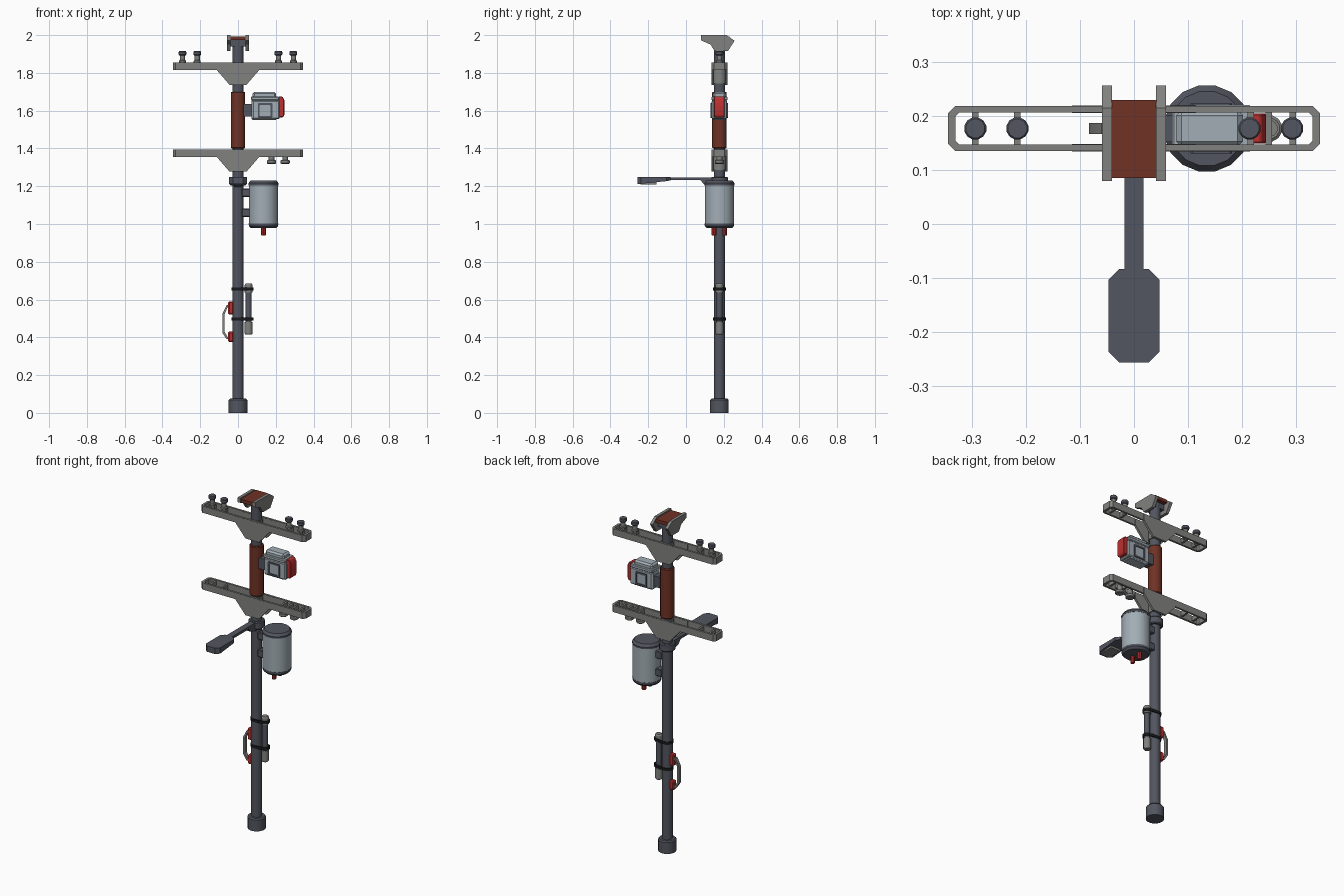
import bpy, bmesh, math
from mathutils import Matrix, Vector

if "Cube" in bpy.data.objects:
    bpy.data.objects.remove(bpy.data.objects["Cube"])

PY = 0.177  # pole axis position in y


def mat(name, c):
    m = bpy.data.materials.new(name)
    m.diffuse_color = (*c, 1)
    m.use_nodes = True
    m.node_tree.nodes["Principled BSDF"].inputs["Base Color"].default_value = m.diffuse_color
    return m


DARK = mat("dark_steel", (0.085, 0.092, 0.115))
GREY = mat("grey_metal", (0.22, 0.22, 0.215))
BLUE = mat("pale_blue", (0.36, 0.42, 0.46))
RUST = mat("rust_brown", (0.16, 0.032, 0.018))
RED = mat("red", (0.5, 0.03, 0.03))
BLACK = mat("black_strap", (0.01, 0.01, 0.012))


def finish(name, bm, m, bevel=0.0):
    bmesh.ops.recalc_face_normals(bm, faces=bm.faces[:])
    if bevel:
        es = [e for e in bm.edges if e.calc_face_angle(0) > 0.6]
        bmesh.ops.bevel(bm, geom=es, offset=bevel, segments=1, affect='EDGES')
    for f in bm.faces:
        f.smooth = True
    for e in bm.edges:
        e.smooth = e.calc_face_angle(3) < math.radians(31)
    me = bpy.data.meshes.new(name)
    bm.to_mesh(me)
    bm.free()
    me.materials.append(m)
    ob = bpy.data.objects.new(name, me)
    bpy.context.collection.objects.link(ob)
    return ob


def box(name, x, y, z, m, bevel=0.0):
    bm = bmesh.new()
    size = (x[1] - x[0], y[1] - y[0], z[1] - z[0])
    mid = Vector((sum(x) / 2, sum(y) / 2, sum(z) / 2))
    bmesh.ops.create_cube(bm, size=1, matrix=Matrix.Translation(mid) @ Matrix.Diagonal((*size, 1)))
    return finish(name, bm, m, bevel)


def lathe(name, prof, x, y, m, n=16):
    """Closed solid of revolution from (radius, z) pairs."""
    bm = bmesh.new()
    rings = [[bm.verts.new((x + r * math.cos(2 * math.pi * (i + .5) / n),
                            y + r * math.sin(2 * math.pi * (i + .5) / n), z)) for i in range(n)]
             for r, z in prof]
    for a, b in zip(rings, rings[1:]):
        for i in range(n):
            j = (i + 1) % n
            bm.faces.new((a[i], a[j], b[j], b[i]))
    bm.faces.new(rings[0])
    bm.faces.new(rings[-1])
    return finish(name, bm, m)


def prism(name, pts, axis, lo, hi, m, inner=None, bevel=0.0):
    """Extrude a 2D outline along an axis; an inner outline of equal count leaves a hole."""
    def at(p, d):
        return {'x': (d, p[0], p[1]), 'y': (p[0], d, p[1]), 'z': (p[0], p[1], d)}[axis]
    bm = bmesh.new()
    n = len(pts)
    loops = [[bm.verts.new(at(p, d)) for p in pl] for pl in ([pts, inner] if inner else [pts])
             for d in (lo, hi)]
    order = [(0, 1)] if not inner else [(0, 1), (1, 3), (3, 2), (2, 0)]
    for a, b in order:
        for i in range(n):
            j = (i + 1) % n
            bm.faces.new((loops[a][i], loops[a][j], loops[b][j], loops[b][i]))
    if not inner:
        bm.faces.new(loops[0])
        bm.faces.new(loops[1])
    return finish(name, bm, m, bevel)


def chamfer_rect(x0, x1, y0, y1, c):
    return [(x0 + c, y0), (x1 - c, y0), (x1, y0 + c), (x1, y1 - c),
            (x1 - c, y1), (x0 + c, y1), (x0, y1 - c), (x0, y0 + c)]


# Pole, foot, collar and rust sleeve
lathe("pole", [(.03, .02), (.03, 1.975)], 0, PY, DARK)
lathe("pole_foot", [(.05, 0), (.05, .068), (.044, .075)], 0, PY, DARK)
lathe("pole_collar", [(.04, 1.205), (.045, 1.21), (.045, 1.245), (.04, 1.25)], 0, PY, DARK)
lathe("rust_sleeve", [(.035, 1.40), (.039, 1.405), (.039, 1.695), (.035, 1.70)], 0, PY, RUST)

# Head: two shaped cheeks holding a rust plate
cheek = [(.08, 2.0), (.215, 2.0), (.257, 1.97), (.222, 1.915), (.152, 1.915), (.13, 1.95), (.08, 1.972)]
for s, side in ((-1, "left"), (1, "right")):
    prism("head_cheek_" + side, cheek, 'x', s * .041, s * .059, GREY)
box("head_plate", (-.042, .042), (.085, .23), (1.973, 1.993), RUST)
box("head_mount", (-.042, .042), (.15, .205), (1.94, 1.974), DARK)

# Two crossarms: open frame, gusset plates, rungs
for tag, zb in (("upper", 1.815), ("lower", 1.355)):
    zt = zb + .04
    prism(tag + "_crossarm_frame", chamfer_rect(-.345, .345, PY - .042, PY + .042, .014), 'z', zb, zt, GREY,
          inner=chamfer_rect(-.331, .331, PY - .03, PY + .03, .008))
    gus = [(-.115, zb + .003), (-.115, zt - .003), (.115, zt - .003), (.115, zb + .003),
           (.045, zb - .078), (-.045, zb - .078)]
    for s, side in ((-1, "front"), (1, "back")):
        prism(f"{tag}_gusset_{side}", gus, 'y', PY + s * .029, PY + s * .0425, GREY)
    lathe(tag + "_clamp", [(.036, zb - .07), (.036, zt - .004)], 0, PY, GREY, 12)
    for x in (-.294, -.216, .216, .294):
        box(f"{tag}_rung", (x - .006, x + .006), (PY - .032, PY + .032), (zb + .008, zt - .006), GREY)
for x in (.177, .25):
    box("lower_rung", (x - .006, x + .006), (PY - .032, PY + .032), (1.363, 1.389), GREY)

# Insulators above the upper arm and below the lower arm
for x in (-.294, -.216, .214, .293):
    lathe("insulator_stem", [(.012, 1.83), (.012, 1.853), (.019, 1.856), (.019, 1.864),
                             (.014, 1.868), (.014, 1.897)], x, PY, GREY, 12)
    lathe("insulator_cap", [(.017, 1.892), (.021, 1.897), (.021, 1.911), (.018, 1.915)], x, PY, DARK, 12)
for x in (.177, .25):
    lathe("hanging_insulator_stem", [(.016, 1.335), (.016, 1.37)], x, PY, GREY, 12)
    lathe("hanging_insulator_cap", [(.02, 1.318), (.025, 1.322), (.025, 1.335), (.02, 1.339)], x, PY, GREY, 12)

# Control box with panel and red side cover
box("control_box", (.072, .208), (PY - .037, PY + .037), (1.55, 1.665), BLUE, .008)
box("control_box_lid", (.078, .202), (PY - .034, PY + .034), (1.66, 1.7), BLUE, .01)
box("control_box_rim", (.07, .218), (PY - .043, PY + .043), (1.655, 1.675), BLUE, .004)
box("control_box_body", (.075, .22), (PY - .041, PY + .041), (1.555, 1.655), BLUE, .006)
for s, side in ((-1, "front"), (1, "back")):
    y = PY + s * .042
    prism("control_panel_frame_" + side, chamfer_rect(.105, .182, 1.562, 1.64, .004), 'y',
          y - .004, y + .004, DARK, inner=chamfer_rect(.115, .172, 1.572, 1.63, .003))
prism("red_cover", [(.215, 1.565), (.238, 1.565), (.245, 1.575), (.245, 1.655), (.235, 1.675), (.215, 1.675)],
      'y', PY - .028, PY + .028, RED, bevel=.003)
box("control_box_mount", (.03, .08), (PY - .025, PY + .025), (1.57, 1.635), DARK)

# Transformer drum with end caps, bushings and mounts
TX = .135
lathe("drum_body", [(.079, .999), (.079, 1.212)], TX, PY, BLUE)
lathe("drum_top", [(.08, 1.205), (.081, 1.216), (.07, 1.231)], TX, PY, DARK)
lathe("drum_bottom", [(.068, .978), (.079, .99), (.08, 1.003)], TX, PY, DARK)
for s in (-1, 1):
    lathe("drum_bushing", [(.011, .939), (.013, .943), (.013, .985)], TX, PY + s * .028, RED, 10)
for z in (1.06, 1.165):
    box("drum_mount", (.02, .068), (PY - .024, PY + .024), (z - .022, z + .022), DARK, .004)

# Street lamp on a forward arm
box("lamp_arm", (-.018, .018), (-.095, PY), (1.232, 1.247), DARK)
prism("lamp_arm_brace", [(.075, 1.234), (.15, 1.234), (.15, 1.195), (.095, 1.21)], 'x', -.018, .018, DARK)
bm = bmesh.new()
out = chamfer_rect(-.047, .047, -.257, -.083, .02)
zlow = [1.213 if y < -.17 else 1.213 + .018 * (y + .17) / .087 for _, y in out]
top = [bm.verts.new((x, y, 1.248)) for x, y in out]
low = [bm.verts.new((x, y, z)) for (x, y), z in zip(out, zlow)]
bm.faces.new(top)
bm.faces.new(low)
for i in range(8):
    j = (i + 1) % 8
    bm.faces.new((top[i], top[j], low[j], low[i]))
finish("lamp_head", bm, DARK)
box("lamp_lens", (-.034, .034), (-.242, -.155), (1.21, 1.222), GREY)

# Grab handle with red feet
for z0, z1 in ((.52, .59), (.375, .43)):
    box("handle_foot", (-.052, -.022), (PY - .016, PY + .016), (z0, z1), RED, .006)
prism("handle", [(-.045, .57), (-.06, .57), (-.083, .525), (-.083, .425), (-.06, .39), (-.045, .39),
                 (-.045, .402), (-.055, .402), (-.072, .43), (-.072, .52), (-.056, .558), (-.045, .558)],
      'y', PY - .01, PY + .01, GREY)

# Strapped canister
CX = .056
lathe("canister_tube", [(.016, .47), (.016, .65)], CX, PY, DARK, 12)
lathe("canister_top", [(.021, .638), (.021, .678), (.016, .686)], CX, PY, GREY, 12)
lathe("canister_bottom", [(.017, .414), (.021, .42), (.021, .482)], CX, PY, GREY, 12)


def strap_outline(g):
    pts = []
    for cx, r, a0, a1 in ((0, .03 + g, 80, 280), (CX, .021 + g, -80, 80)):
        for i in range(9):
            a = math.radians(a0 + (a1 - a0) * i / 8)
            pts.append((cx + r * math.cos(a), PY + r * math.sin(a)))
    return pts


for z in (.498, .655):
    prism("strap", strap_outline(.005), 'z', z - .008, z + .008, BLACK, inner=strap_outline(0))
